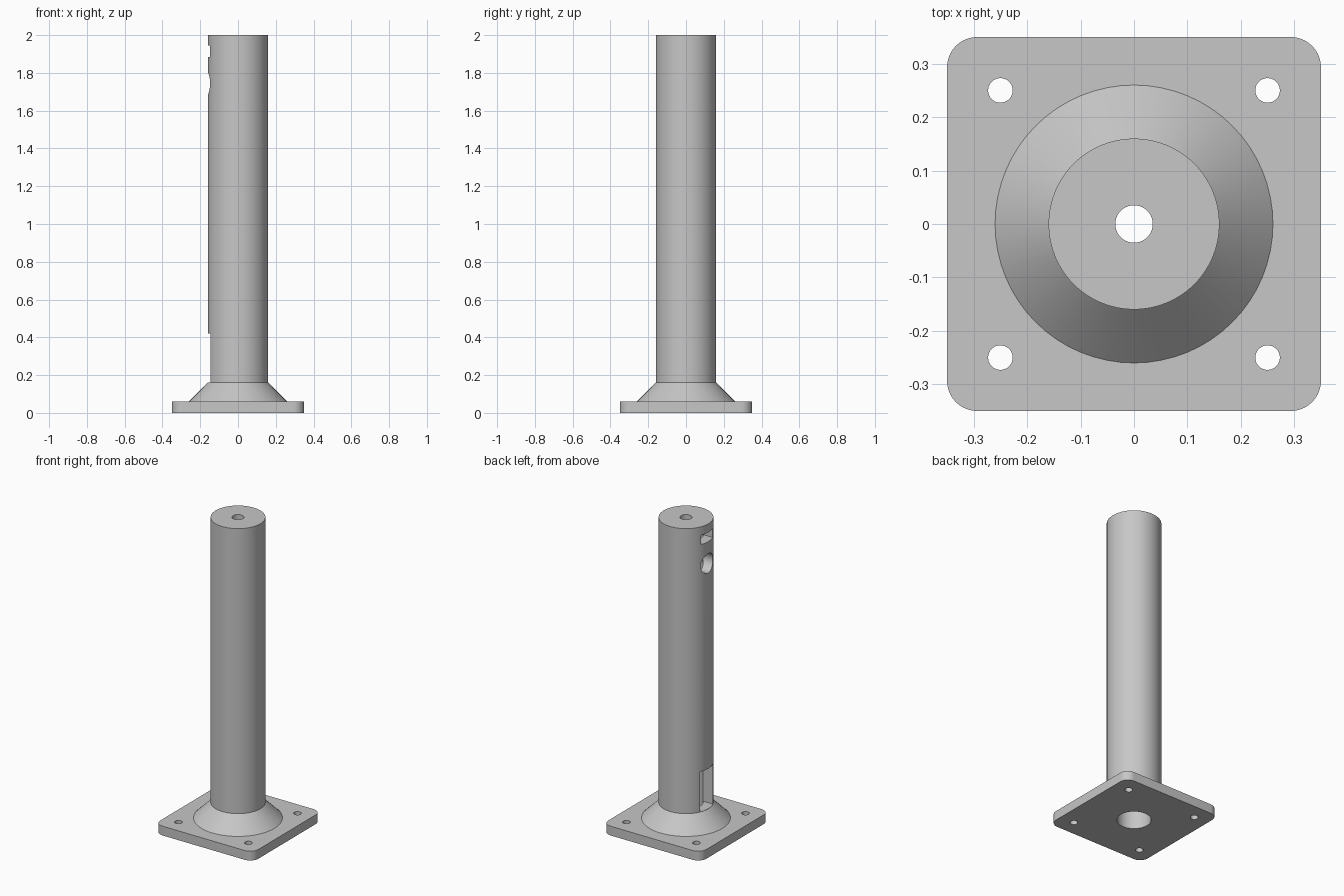
import bpy, bmesh, math
from mathutils import Matrix

cube = bpy.data.objects.get("Cube")
if cube:
    bpy.data.objects.remove(cube, do_unlink=True)

grey = bpy.data.materials.new("light grey metal")
grey.use_nodes = True
grey.diffuse_color = (0.57, 0.57, 0.57, 1)
grey.node_tree.nodes["Principled BSDF"].inputs["Base Color"].default_value = (0.57, 0.57, 0.57, 1)


def make(name, bm):
    bmesh.ops.recalc_face_normals(bm, faces=bm.faces)
    mesh = bpy.data.meshes.new(name)
    bm.to_mesh(mesh)
    bm.free()
    mesh.materials.append(grey)
    obj = bpy.data.objects.new(name, mesh)
    bpy.context.collection.objects.link(obj)
    return obj


def lathe(name, profile, seg=64):
    """Closed solid of stacked rings, given as (radius, z)."""
    bm = bmesh.new()
    rings = []
    for r, z in profile:
        rings.append([bm.verts.new((r * math.cos(math.tau * i / seg),
                                    r * math.sin(math.tau * i / seg), z))
                      for i in range(seg)])
    for low, high in zip(rings, rings[1:]):
        for i in range(seg):
            j = (i + 1) % seg
            bm.faces.new((low[i], low[j], high[j], high[i]))
    bm.faces.new(rings[0])
    bm.faces.new(rings[-1])
    return make(name, bm)


def box(name, x0, x1, half_y, z0, z1):
    bm = bmesh.new()
    bmesh.ops.create_cube(bm, size=1)
    bmesh.ops.scale(bm, vec=(x1 - x0, 2 * half_y, z1 - z0), verts=bm.verts)
    bmesh.ops.translate(bm, vec=((x0 + x1) / 2, 0, (z0 + z1) / 2), verts=bm.verts)
    return make(name, bm)


def combine(target, other, operation):
    mod = target.modifiers.new(operation.lower(), "BOOLEAN")
    mod.object = other
    mod.operation = operation
    mod.solver = "EXACT"
    bpy.context.view_layer.objects.active = target
    bpy.ops.object.modifier_apply(modifier=mod.name)
    bpy.data.objects.remove(other, do_unlink=True)


# Square base plate with rounded corners
plate = box("base_plate_and_post", -0.35, 0.35, 0.35, 0, 0.06)
bm = bmesh.new()
bm.from_mesh(plate.data)
uprights = [e for e in bm.edges if abs(e.verts[0].co.z - e.verts[1].co.z) > 0.01]
bmesh.ops.bevel(bm, geom=uprights, offset=0.057, segments=10, profile=0.5, affect="EDGES")
bm.to_mesh(plate.data)
bm.free()

# Post with conical collar, sunk into the plate
post = lathe("post", [(0.26, 0.03), (0.26, 0.06), (0.16, 0.16), (0.16, 2)])
combine(plate, post, "UNION")

# Main bore, narrowing to a small hole in the top cap
bore = lathe("bore", [(0.1, -0.05), (0.1, 1.94), (0.035, 1.94), (0.035, 2.05)])
combine(plate, bore, "DIFFERENCE")

# Bolt holes in the corners
for x in (-0.25, 0.25):
    for y in (-0.25, 0.25):
        hole = lathe("bolt_hole", [(0.023, -0.05), (0.023, 0.1)], 32)
        hole.data.transform(Matrix.Translation((x, y, 0)))
        combine(plate, hole, "DIFFERENCE")

# Access door, slot and round port through the side wall
combine(plate, box("door_opening", -0.3, -0.05, 0.066, 0.161, 0.42), "DIFFERENCE")
combine(plate, box("slot_opening", -0.3, -0.05, 0.06, 1.885, 1.945), "DIFFERENCE")
port = lathe("round_port", [(0.062, 0.05), (0.062, 0.3)], 48)
port.data.transform(Matrix.Translation((0, 0, 1.745)) @ Matrix.Rotation(-math.pi / 2, 4, "Y"))
combine(plate, port, "DIFFERENCE")

# Smooth round walls, crisp rims
bpy.ops.object.select_all(action="DESELECT")
plate.select_set(True)
bpy.context.view_layer.objects.active = plate
bpy.ops.object.shade_smooth_by_angle(angle=math.radians(30))
